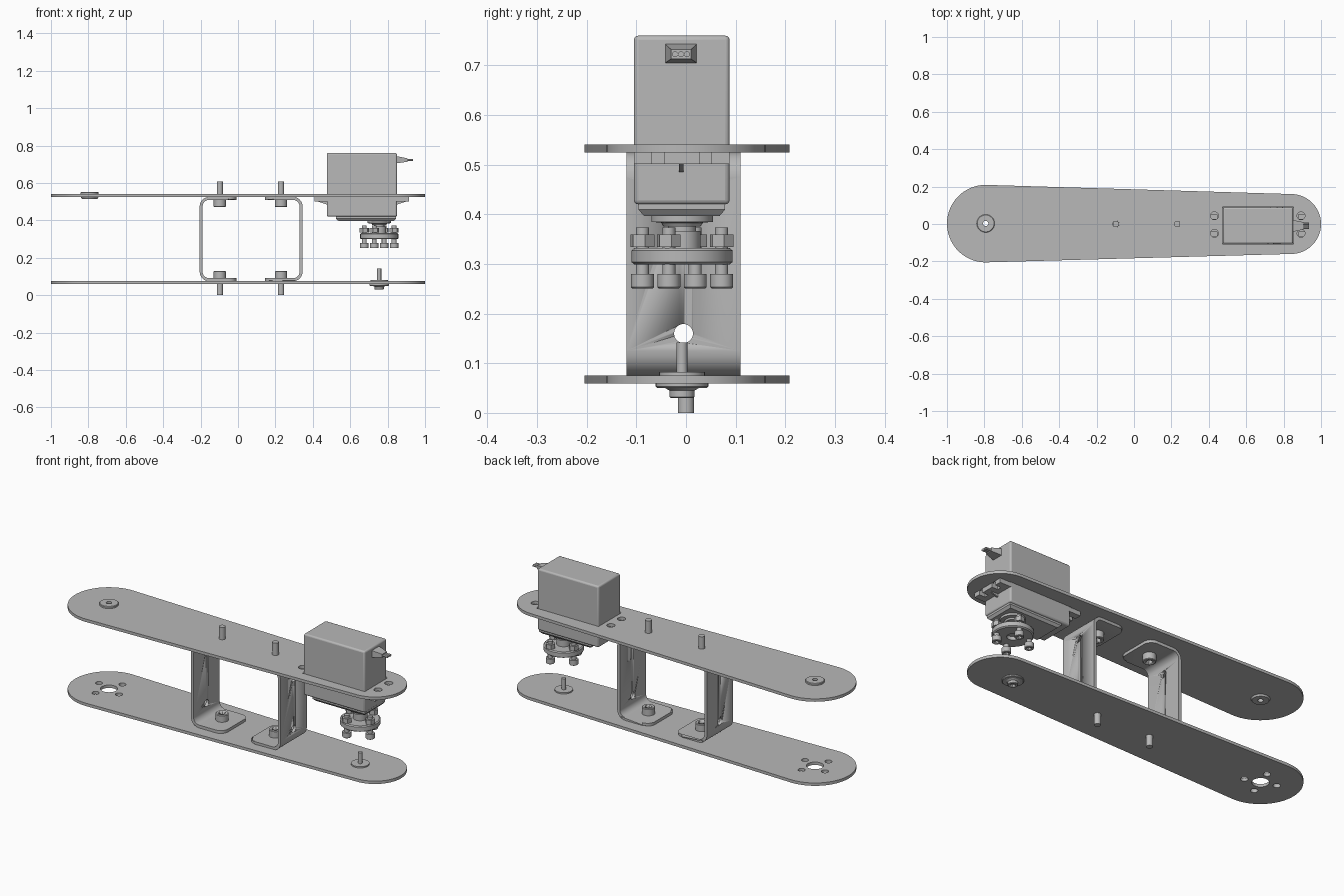
import bpy, bmesh
from math import cos, sin, pi, acos, radians
from mathutils import Matrix, Vector

if "Cube" in bpy.data.objects:
    bpy.data.objects.remove(bpy.data.objects["Cube"])

GREY = (0.48, 0.48, 0.48, 1)
metal = bpy.data.materials.new("plain grey")
metal.use_nodes = True
metal.diffuse_color = GREY
metal.node_tree.nodes["Principled BSDF"].inputs["Base Color"].default_value = GREY


def finish(name, bm):
    """Clean a bmesh and turn it into a shaded object."""
    bmesh.ops.remove_doubles(bm, verts=bm.verts, dist=1e-5)
    bmesh.ops.recalc_face_normals(bm, faces=bm.faces)
    mesh = bpy.data.meshes.new(name)
    bm.to_mesh(mesh)
    bm.free()
    mesh.materials.clear()
    mesh.materials.append(metal)
    ob = bpy.data.objects.new(name, mesh)
    bpy.context.collection.objects.link(ob)
    bpy.ops.object.select_all(action='DESELECT')
    ob.select_set(True)
    bpy.context.view_layer.objects.active = ob
    bpy.ops.object.shade_smooth_by_angle(angle=radians(30))
    return ob


def arc(cx, cy, r, a0=0.0, a1=2 * pi, n=32):
    return [(cx + r * cos(a0 + (a1 - a0) * i / n), cy + r * sin(a0 + (a1 - a0) * i / n))
            for i in range(n + 1)]


def hole(cx, cy, r):
    return arc(cx, cy, r)[:-1]


def rect(x0, x1, y0, y1):
    return [(x0, y0), (x1, y0), (x1, y1), (x0, y1)]


def sheet(loops, lo, hi):
    """Extrude an outline with holes from lo to hi along z, as a bmesh."""
    curve = bpy.data.curves.new("outline", 'CURVE')
    curve.dimensions = '2D'
    curve.fill_mode = 'BOTH'
    curve.extrude = (hi - lo) / 2
    for loop in loops:
        spline = curve.splines.new('POLY')
        spline.points.add(len(loop) - 1)
        for p, (x, y) in zip(spline.points, loop):
            p.co = (x, y, 0, 1)
        spline.use_cyclic_u = True
    temp = bpy.data.objects.new("outline", curve)
    bm = bmesh.new()
    bm.from_mesh(temp.to_mesh())
    temp.to_mesh_clear()
    bpy.data.objects.remove(temp)
    bmesh.ops.translate(bm, verts=bm.verts, vec=(0, 0, (lo + hi) / 2))
    bmesh.ops.remove_doubles(bm, verts=bm.verts, dist=1e-5)
    return bm


def lathe(name, profile, x, y, flip=1, z=0.0, steps=32, turn=0.0):
    """Spin (radius, height) points about a vertical axis."""
    bm = bmesh.new()
    vs = [bm.verts.new((r * cos(turn), r * sin(turn), z + flip * h)) for r, h in profile]
    es = [bm.edges.new(pair) for pair in zip(vs, vs[1:])]
    bmesh.ops.spin(bm, geom=vs + es, cent=(0, 0, 0), axis=(0, 0, 1),
                   angle=2 * pi, steps=steps, use_merge=True)
    bmesh.ops.translate(bm, verts=bm.verts, vec=(x, y, 0))
    return finish(name, bm)


def block(name, rings, along_x=False):
    """Join rectangles (a0, a1, b0, b1, height) into a solid."""
    bm = bmesh.new()
    loops = []
    for a0, a1, b0, b1, h in rings:
        pts = [(a, b, h) for a, b in rect(a0, a1, b0, b1)]
        loops.append([bm.verts.new((c, a, b) if along_x else (a, b, c)) for a, b, c in pts])
    bm.faces.new(loops[0])
    bm.faces.new(loops[-1])
    for low, high in zip(loops, loops[1:]):
        for i in range(4):
            j = (i + 1) % 4
            bm.faces.new((low[i], low[j], high[j], high[i]))
    return finish(name, bm)


def carve(ob, cutter):
    """Subtract the cutter from the object and discard it."""
    cutter.hide_render = True
    mod = ob.modifiers.new("cut", 'BOOLEAN')
    mod.operation, mod.solver, mod.object = 'DIFFERENCE', 'EXACT', cutter
    bpy.context.view_layer.objects.active = ob
    bpy.ops.object.modifier_apply(modifier=mod.name)
    bpy.data.objects.remove(cutter)


def bolt(name, x, y, seat, up, head_r, head_h, shaft_r, shaft):
    """Socket-head bolt whose head points up (1) or down (-1)."""
    c = head_r * 0.1
    ob = lathe(name, [(0, -shaft), (shaft_r, -shaft), (shaft_r, 0), (head_r, 0),
                      (head_r, head_h - c), (head_r - c, head_h), (0, head_h)], x, y, up, seat)
    hexagon = [(0, head_h * .4), (head_r * .55, head_h * .4), (head_r * .55, head_h * 2), (0, head_h * 2)]
    carve(ob, lathe("socket_cutter", hexagon, x, y, up, seat, 6))


# Long plates: two round ends joined by tangents
AX, BX, AR, BR, T = -0.793, 0.84, 0.207, 0.16, 0.016
tilt = acos((AR - BR) / (BX - AX))
outline = arc(AX, 0.002, AR, tilt, 2 * pi - tilt, 40) + arc(BX, 0, BR, -tilt, tilt, 40)
TOP, LOW = 0.525, 0.059
SX, SY = 0.755, -0.008                      # output axis
quad = [(0.084 * cos(a), 0.084 * sin(a)) for a in (radians(-18.4) + i * pi / 2 for i in range(4))]
bolt_x = (-0.097, 0.23)

ear_holes = [hole(x, y, 0.021) for x in (0.43, 0.893) for y in (-0.05, 0.044)]
bolt_holes = [hole(x, 0, 0.017) for x in bolt_x]
finish("upper_plate", sheet([outline, rect(0.472, 0.853, -0.108, 0.091), hole(AX, 0.003, 0.03)]
                            + ear_holes + bolt_holes, TOP, TOP + T))
finish("lower_plate", sheet([outline, hole(AX, 0.003, 0.043), hole(SX, SY, 0.03)] + bolt_holes
                            + [hole(AX + x, 0.003 + y, 0.018) for x, y in quad], LOW, LOW + T))


# C-shaped spacer brackets
def bracket(name, wall, side, length):
    zb, zt, r = LOW + T, TOP, 0.05
    corners = [(r, zt - r, pi / 2, pi), (r, zb + r, pi, 1.5 * pi)]
    pts = [p for x, z, a, b in corners for p in arc(x, z, r, a, b, 8)]
    pts += [(length, zb), (length, zb + T)]
    pts += [p for x, z, a, b in reversed(corners) for p in arc(x, z, r - T, b, a, 8)]
    pts += [(length, zt - T), (length, zt)]
    bm = sheet([[(wall + side * u, z) for u, z in pts]], -0.11, 0.12)
    bm.transform(Matrix.Rotation(pi / 2, 4, 'X'))
    bmesh.ops.dissolve_limit(bm, angle_limit=0.02, verts=bm.verts, edges=bm.edges)
    tip = wall + side * length
    tips = [e for e in bm.edges if all(abs(v.co.x - tip) < 1e-4 for v in e.verts)
            and abs(e.verts[0].co.y - e.verts[1].co.y) < 1e-4]
    bmesh.ops.bevel(bm, geom=tips, offset=0.045, segments=6, profile=0.5, affect='EDGES')
    ob = finish(name, bm)
    for z in (0.16, 0.44):
        drill = bmesh.new()
        bmesh.ops.create_cone(drill, cap_ends=True, segments=32, radius1=0.019, radius2=0.019, depth=0.1,
                              matrix=Matrix.Translation((wall, -0.005, z)) @ Matrix.Rotation(pi / 2, 4, 'Y'))
        carve(ob, finish("drill_cutter", drill))


bracket("left_end_bracket", -0.205, 1, 0.197)
bracket("right_end_bracket", 0.345, -1, 0.2)

# Bracket bolts
for i, x in enumerate(bolt_x):
    bolt(f"upper_bolt_{i}", x, 0, TOP - T, -1, 0.033, 0.038, 0.0165, 0.1)
    bolt(f"lower_bolt_{i}", x, 0, LOW + T + T, 1, 0.033, 0.038, 0.0165, LOW + 2 * T)

# Flanged bushing at the wide end of the upper plate
ring = [(0.014, 0.515), (0.042, 0.515), (0.047, 0.524), (0.031, 0.525), (0.031, 0.541),
        (0.048, 0.541), (0.048, 0.549), (0.045, 0.552), (0.014, 0.552), (0.014, 0.515)]
lathe("upper_bushing", ring, AX, 0.003)

# Pivot pin and bushing in the lower plate
lathe("lower_bushing", [(0, 0.05), (0.05, 0.05), (0.053, 0.053), (0.053, 0.059), (0.03, 0.059),
                        (0.03, 0.075), (0.046, 0.075), (0.046, 0.082), (0, 0.082)], SX, SY)
lathe("pin_collar", [(0, 0.043), (0.022, 0.043), (0.034, 0.05), (0, 0.05)], SX, SY)
bolt("pivot_pin", SX, SY, 0.048, -1, 0.025, 0.018, 0.011, 0.094)

# Servo case
case = block("servo_case", [(0.475, 0.85, -0.105, 0.088, z) for z in (0.42, 0.76)])
bevel = case.modifiers.new("soft_edges", 'BEVEL')
bevel.width, bevel.segments = 0.009, 3
block("servo_gear_cover", [(0.523, 0.845, -0.096, 0.079, 0.424), (0.523, 0.845, -0.096, 0.079, 0.41),
                           (0.537, 0.834, -0.085, 0.068, 0.397)])

# Mounting ears with open slots
half = [(0.915, -0.105)]
for y in (-0.056, 0.039):
    half += [(0.915, y - 0.012), (0.88, y - 0.012), (0.88, y + 0.012), (0.915, y + 0.012)]
half += [(0.915, 0.088)]
finish("servo_ears", sheet([half + [(1.325 - x, y) for x, y in reversed(half)]], 0.501, 0.525))
for i, (wall, out) in enumerate(((0.475, 0.42), (0.85, 0.905))):
    a, b = sorted((wall, out))
    block(f"ear_rib_{i}", [(wall - 0.002, wall + 0.002, -0.014, -0.005, 0.485), (a, b, -0.014, -0.005, 0.503)])

# Output shaft and round horn
lathe("servo_output", [(0, 0.4), (0.062, 0.4), (0.062, 0.385), (0.042, 0.383), (0.037, 0.375),
                       (0.028, 0.375), (0.028, 0.33), (0, 0.33)], SX, SY)
lathe("horn", [(0, 0.318), (0.03, 0.318), (0.03, 0.299), (0.096, 0.299), (0.102, 0.304), (0.102, 0.327),
               (0.096, 0.332), (0.037, 0.332), (0.037, 0.366), (0, 0.366)], SX, SY)
for i, (x, y) in enumerate(quad):
    bolt(f"horn_bolt_{i}", SX + x, SY + y, 0.28, -1, 0.023, 0.029, 0.013, 0.093)
    lathe(f"horn_nut_{i}", [(0, 0.334), (0.025, 0.334), (0.025, 0.359), (0, 0.359)],
          SX + x, SY + y, steps=6, turn=radians(12))

# Cable boot and three wires
block("cable_boot", [(-0.042, 0.022, 0.705, 0.743, 0.848), (-0.03, 0.01, 0.713, 0.732, 0.905)], along_x=True)
for i in range(3):
    wire = bmesh.new()
    spot = Vector((0.91, -0.022 + 0.012 * i, 0.7225))
    bmesh.ops.create_cone(wire, cap_ends=True, segments=12, radius1=0.006, radius2=0.006, depth=0.05,
                          matrix=Matrix.Translation(spot) @ Matrix.Rotation(pi / 2, 4, 'Y'))
    finish(f"wire_{i}", wire)
